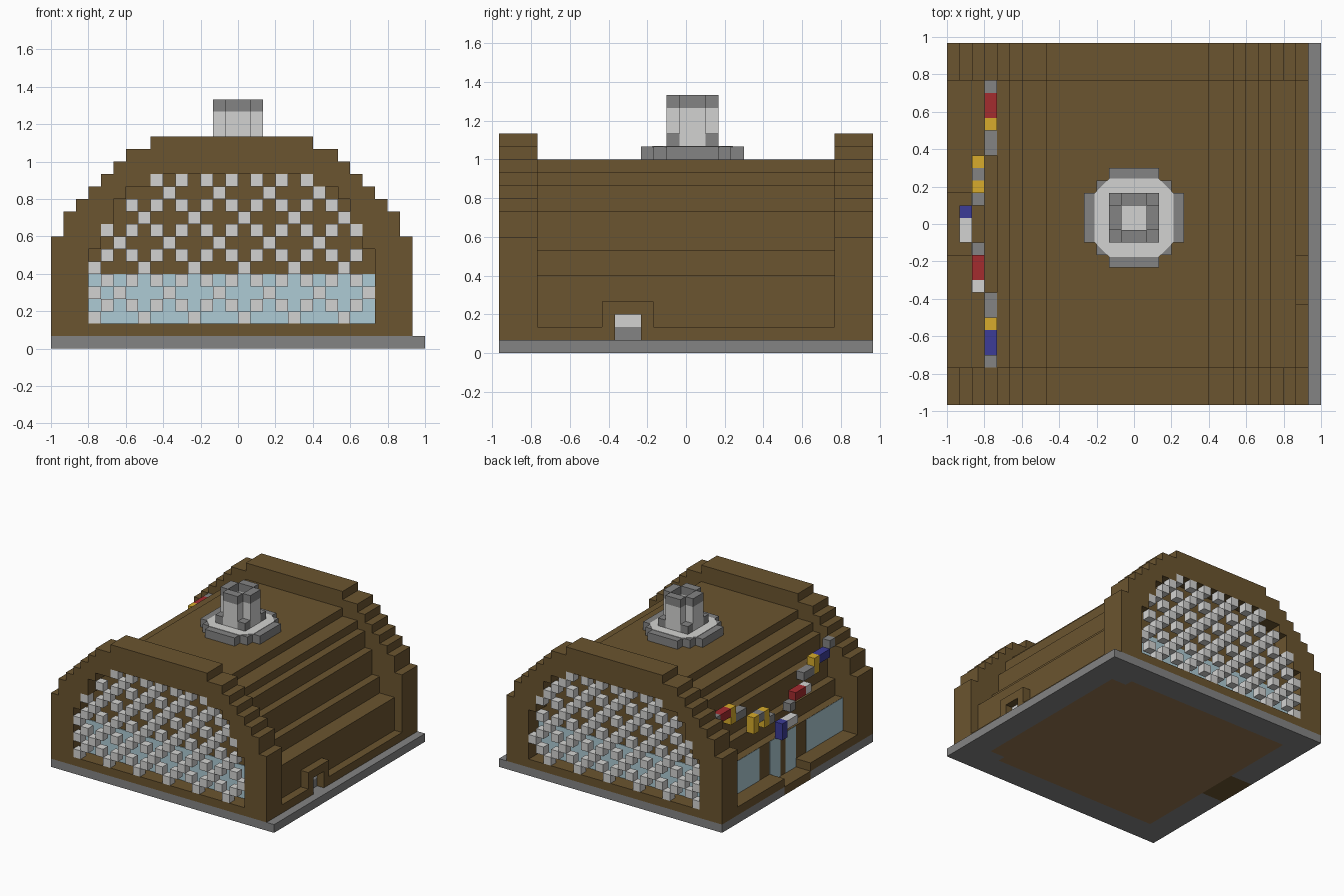
import bpy, bmesh
from mathutils import Vector

cube = bpy.data.objects.get("Cube")
if cube:
    bpy.data.objects.remove(cube)

U = 1 / 15                      # block size
ORIGIN = Vector((-1, -14.5 * U, 0))
W, D = 29, 29                   # hall width and depth in blocks


def material(name, rgb):
    m = bpy.data.materials.new(name)
    m.use_nodes = True
    m.diffuse_color = (*rgb, 1)
    m.node_tree.nodes["Principled BSDF"].inputs["Base Color"].default_value = (*rgb, 1)
    return m


BROWN = material("brown wood", (.147, .09, .029))
FLOOR = material("lighter floor wood", (.3, .18, .08))
GREY = material("stone grey", (.23, .23, .23))
LIGHT = material("light grey", (.65, .65, .64))
GLASS = material("pale blue glass", (.42, .6, .66))
RED = material("red", (.37, .025, .028))
YELLOW = material("yellow", (.68, .41, .025))
BLUE = material("blue", (.045, .045, .31))


def finish(name, bm, mat):
    me = bpy.data.meshes.new(name)
    bm.to_mesh(me)
    bm.free()
    me.materials.append(mat)
    ob = bpy.data.objects.new(name, me)
    bpy.context.collection.objects.link(ob)
    return ob


def block(x, y, z):
    """Set of cells in the given ranges."""
    return {(i, j, k) for i in range(*x) for j in range(*y) for k in range(*z)}


def voxels(name, cells, mat):
    """Skin of a set of cells: only the exposed sides."""
    bm = bmesh.new()
    for c in cells:
        for axis in range(3):
            for side in (0, 1):
                n = list(c)
                n[axis] += 2 * side - 1
                if tuple(n) in cells:
                    continue
                u, v = (axis + 1) % 3, (axis + 2) % 3
                corners = []
                for a, b in ((0, 0), (1, 0), (1, 1), (0, 1)):
                    p = Vector(c)
                    p[axis] += side
                    p[u] += a
                    p[v] += b
                    corners.append(bm.verts.new(ORIGIN + p * U))
                bm.faces.new(corners if side else corners[::-1])
    bmesh.ops.remove_doubles(bm, verts=bm.verts, dist=U / 100)
    return finish(name, bm, mat)


def prism(name, outline, z0, z1, mat):
    """Outline in block units, extruded upward."""
    bm = bmesh.new()
    face = bm.faces.new([bm.verts.new(ORIGIN + Vector((x, y, z0)) * U) for x, y in outline])
    new = bmesh.ops.extrude_face_region(bm, geom=[face])["geom"]
    bmesh.ops.translate(bm, vec=(0, 0, (z1 - z0) * U),
                        verts=[g for g in new if isinstance(g, bmesh.types.BMVert)])
    bmesh.ops.recalc_face_normals(bm, faces=bm.faces)
    return finish(name, bm, mat)


def plate(name, lo, hi, mat):
    """Box between two corners in block units."""
    outline = ((lo[0], lo[1]), (hi[0], lo[1]), (hi[0], hi[1]), (lo[0], hi[1]))
    return prism(name, outline, lo[2], hi[2], mat)


# Stepped arches as (inset, top) pairs
OUTER = ((0, 9), (1, 11), (2, 12), (3, 13), (4, 14), (5, 15), (6, 16), (8, 17))
BARREL = ((2, 6), (3, 8), (4, 11), (5, 13), (6, 14), (8, 15))
OPENING = ((3, 8), (4, 10), (5, 12), (6, 13), (8, 14))


def arch(steps, y, bottom):
    cells = set()
    for inset, top in steps:
        cells |= block((inset, W - inset), y, (bottom, top))
        bottom = top
    return cells


# Base: stone rim, lighter floor, dark threshold
floor = block((3, 25), (3, 26), (0, 1)) | block((25, 27), (4, 25), (0, 1))
threshold = block((0, 3), (12, 17), (0, 1))
voxels("base_rim", block((0, 30), (0, D), (0, 1)) - floor - threshold, GREY)
voxels("floor", floor, FLOOR)
voxels("threshold", threshold, BROWN)

# Hall barrel with plinths along both sides and a small framed door
hall = arch(BARREL, (3, 26), 1) | block((27, 28), (3, 26), (1, 6))
hall |= block((0, 2), (3, 12), (1, 2)) | block((0, 2), (17, 26), (1, 2))
hall |= block((28, 29), (3, 26), (1, 2)) | block((28, 29), (8, 12), (1, 4))
voxels("hall", hall - block((28, 29), (9, 11), (1, 3)), BROWN)
plate("small_door_lower", (28, 9, 1), (28.1, 11, 2), GREY)
plate("small_door_upper", (28, 9, 2), (28.1, 11, 3), LIGHT)

# End walls with recessed openings, glass and lattice
for label, wall, recess, lattice_row, glass in (
        ("front", (0, 3), (0, 2), 0, (1.9, 2)),
        ("back", (26, 29), (27, 29), 28, (27, 27.1))):
    voxels(label + "_wall", arch(OUTER, wall, 1) - arch(OPENING, recess, 2), BROWN)
    plate(label + "_glass", (3, glass[0], 2), (26, glass[1], 6), GLASS)
    lattice = set()
    for i, j, k in arch(OPENING, (lattice_row, lattice_row + 1), 2):
        if (k % 2 and i % 2 == 0) or (k % 4 == 2 and i % 4 == 3) or (k % 4 == 0 and i % 4 == 1):
            lattice.add((i, j, k))
    lattice.add((3, lattice_row, 4))
    voxels(label + "_lattice", lattice, LIGHT)

# Side windows and double door
for name, y0, y1, z0 in (("window_front", 3, 10, 2), ("window_back", 19, 26, 2),
                         ("door_leaf_front", 12, 14, 1), ("door_leaf_back", 15, 17, 1)):
    plate(name, (1.97, y0, z0), (2, y1, 5.98), GLASS)

# Hanging garland: column, start, end, bottom, top, colour
GARLAND = ((3, 3, 4, 12, 13, GREY), (3, 4, 6, 11, 12, BLUE), (3, 6, 7, 10, 12, YELLOW),
           (3, 7, 9, 10, 11, GREY), (2, 9, 10, 9, 10, LIGHT), (2, 10, 12, 9, 10, RED),
           (2, 12, 13, 8, 9, GREY), (1, 13, 15, 7, 8, LIGHT), (1, 15, 16, 6, 8, BLUE),
           (2, 16, 17, 8, 9, GREY), (2, 17, 18, 8, 10, YELLOW), (2, 18, 19, 9, 10, GREY),
           (2, 19, 20, 8, 10, YELLOW), (3, 20, 22, 10, 11, GREY), (3, 22, 23, 10, 12, YELLOW),
           (3, 23, 25, 11, 12, RED), (3, 25, 26, 11, 12, GREY))
for n, (i, j0, j1, k0, k1, mat) in enumerate(GARLAND):
    voxels(f"garland_flag_{n + 1}", block((i, i + 1), (j0, j1), (k0, k1)), mat)


# Chimney: round rim, pale octagonal bed, cross-shaped shaft and cap
def shaft(z):
    cross = block((13, 17), (14, 16), z) | block((14, 16), (13, 17), z)
    return cross - block((14, 16), (14, 16), z)


rim = set()
for a, b in ((4, 2), (3, 3), (2, 4)):
    rim |= block((15 - a, 15 + a), (15 - b, 15 + b), (15, 16))
voxels("chimney_rim", rim, GREY)
quarter = [(3.15, -2), (3.15, 2)]
octagon = []
for turn in range(4):
    octagon += [(15 + x, 15 + y) for x, y in quarter]
    quarter = [(-y, x) for x, y in quarter]
prism("chimney_bed", octagon, 15.95, 16.05, LIGHT)
voxels("chimney_shaft", shaft((16, 19)) | block((14, 16), (14, 16), (16, 17)), LIGHT)
voxels("chimney_cap", shaft((19, 20)), GREY)
voxels("chimney_feet", {(i, j, 16) for i in (13, 16) for j in (13, 16)}, GREY)
